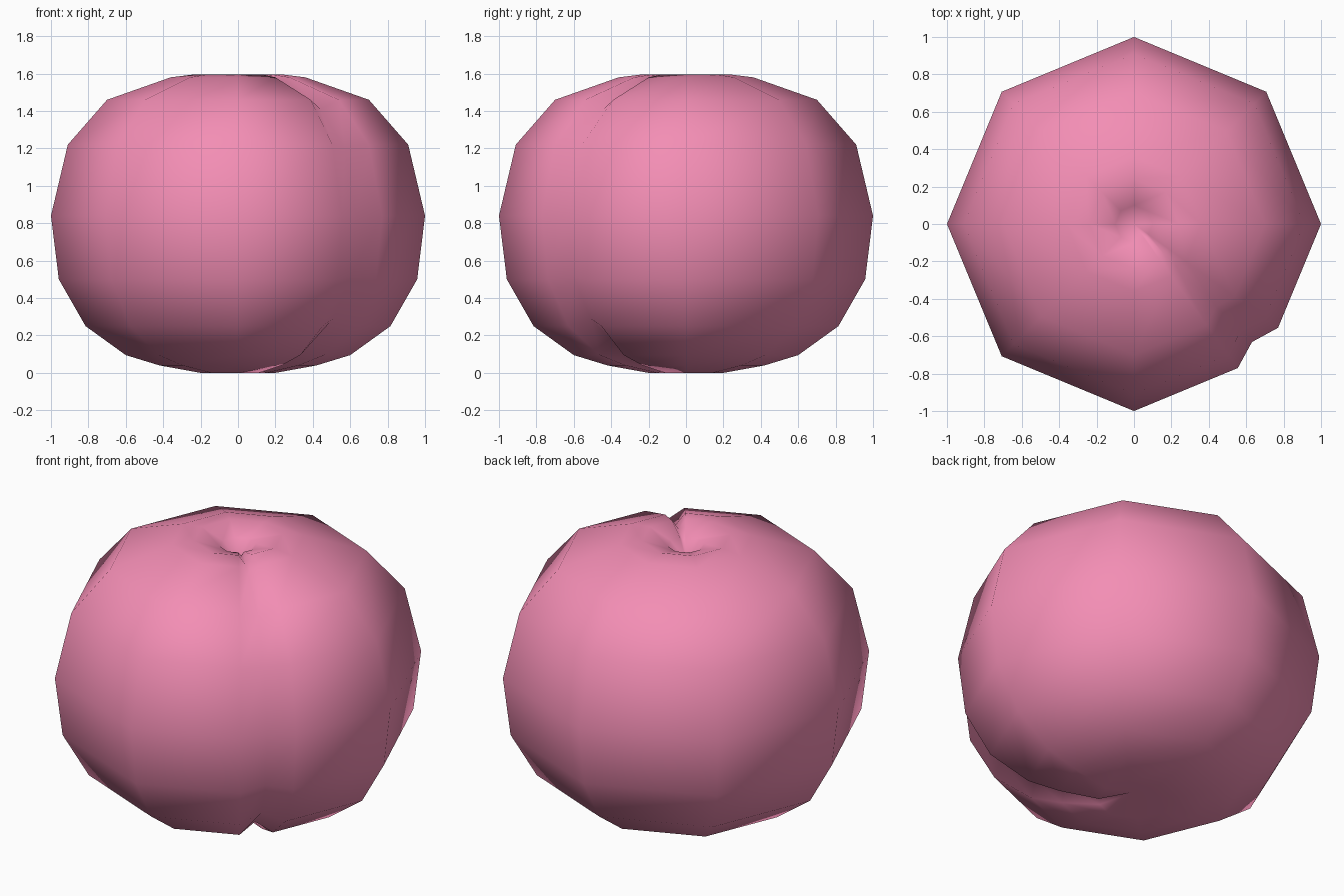
import bpy, bmesh
from math import cos, sin, pi
from mathutils import Vector

if "Cube" in bpy.data.objects:
    bpy.data.objects.remove(bpy.data.objects["Cube"])

# Peach profile: radius, height, groove depth (bottom to top)
PROFILE = [(0.2, 0.0, 0.05), (0.42, 0.04, 0.065), (0.6, 0.095, 0.065),
           (0.815, 0.25, 0.06), (0.958, 0.5, 0.05), (1.0, 0.84, 0.045),
           (0.91, 1.22, 0.05), (0.7, 1.46, 0.06), (0.36, 1.58, 0.06),
           (0.24, 1.595, 0.055), (0.1, 1.55, 0.02)]
BOTTOM, TOP = 0.05, 1.46
SIDES, GROOVE_SIDE, LIP = 8, 7, 0.215


def corner(i, r, z):
    a = 2 * pi * i / SIDES
    return Vector((r * cos(a), r * sin(a), z))


def ring_points(k):
    """Octagon whose front-right corner is split into lip, crease, lip."""
    r, z, depth = PROFILE[k]
    r0, z0, _ = PROFILE[max(k - 1, 0)]
    r1, z1, _ = PROFILE[min(k + 1, len(PROFILE) - 1)]
    a = 2 * pi * GROOVE_SIDE / SIDES
    dr, dz = r1 - r0, z1 - z0
    normal = Vector((dz * cos(a), dz * sin(a), -dr)).normalized()
    pts = []
    for i in range(SIDES):
        p = corner(i, r, z)
        if i == GROOVE_SIDE:
            left = p.lerp(corner(i - 1, r, z), LIP)
            right = p.lerp(corner(i + 1, r, z), LIP)
            pts += [left, (left + right) / 2 - normal * depth, right]
        else:
            pts.append(p)
    return pts


# Fruit body with seam groove and stem dimple
bm = bmesh.new()
rings = [[bm.verts.new(p) for p in ring_points(k)] for k in range(len(PROFILE))]
n = len(rings[0])
for lo, hi in zip(rings, rings[1:]):
    for i in range(n):
        j = (i + 1) % n
        bm.faces.new((lo[i], lo[j], hi[j], hi[i]))
base = bm.verts.new((0, 0, BOTTOM))
dimple = bm.verts.new((0, 0, TOP))
for i in range(n):
    j = (i + 1) % n
    bm.faces.new((base, rings[0][j], rings[0][i]))
    bm.faces.new((dimple, rings[-1][i], rings[-1][j]))
for f in bm.faces:
    f.smooth = True
mesh = bpy.data.meshes.new("peach_fruit")
bm.to_mesh(mesh)
bm.free()

# Pink skin
skin = bpy.data.materials.new("pink_skin")
skin.diffuse_color = (0.9, 0.27, 0.46, 1)
skin.use_nodes = True
skin.node_tree.nodes["Principled BSDF"].inputs["Base Color"].default_value = skin.diffuse_color
mesh.materials.append(skin)
bpy.context.collection.objects.link(bpy.data.objects.new("peach_fruit", mesh))
